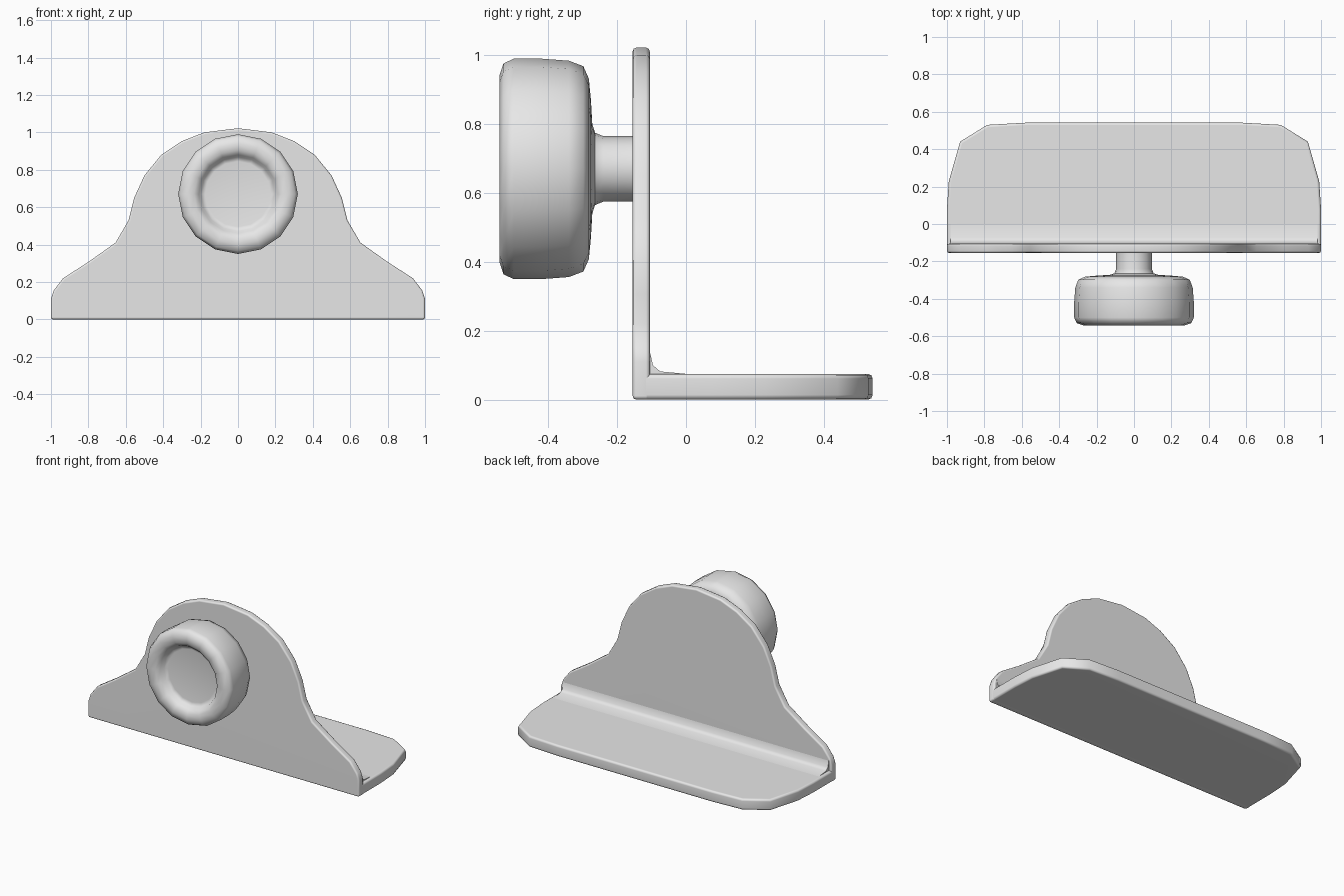
import bpy, bmesh, math
from mathutils import Vector

if "Cube" in bpy.data.objects:
    bpy.data.objects.remove(bpy.data.objects["Cube"], do_unlink=True)

GREY = (0.8, 0.8, 0.8, 1.0)
grey = bpy.data.materials.new("plain grey")
grey.use_nodes = True
grey.diffuse_color = GREY
grey.node_tree.nodes["Principled BSDF"].inputs["Base Color"].default_value = GREY


def finish(name, bm):
    """Turn a bmesh into a smooth grey object."""
    bmesh.ops.recalc_face_normals(bm, faces=bm.faces)
    mesh = bpy.data.meshes.new(name)
    bm.to_mesh(mesh)
    bm.free()
    obj = bpy.data.objects.new(name, mesh)
    bpy.context.collection.objects.link(obj)
    mesh.materials.append(grey)
    bpy.ops.object.select_all(action="DESELECT")
    obj.select_set(True)
    bpy.context.view_layer.objects.active = obj
    bpy.ops.object.shade_smooth_by_angle(angle=math.radians(48))
    weighted = obj.modifiers.new("flat faces", "WEIGHTED_NORMAL")
    weighted.keep_sharp = True
    return obj


def slab(name, outline, depth, bevel=0.0):
    """Extrude a closed 3D outline along depth and round its rim."""
    bm = bmesh.new()
    face = bm.faces.new([bm.verts.new(p) for p in outline])
    grown = bmesh.ops.extrude_face_region(bm, geom=[face], use_keep_orig=True)["geom"]
    bmesh.ops.translate(bm, vec=Vector(depth),
                        verts=[g for g in grown if isinstance(g, bmesh.types.BMVert)])
    bmesh.ops.recalc_face_normals(bm, faces=bm.faces)
    if bevel:
        rim = [e for e in bm.edges if e.calc_face_angle(0) > math.radians(60)]
        bmesh.ops.bevel(bm, geom=rim, offset=bevel, segments=2, profile=0.5,
                        affect="EDGES", clamp_overlap=True)
    return finish(name, bm)


def mirrored(half):
    """Close a half outline by mirroring it in x."""
    return half + [(-x, v) for x, v in reversed(half) if x > 0]


# Upright bell-shaped plate
bell = mirrored([(0, 1.022), (0.18, 1.0), (0.30, 0.953), (0.41, 0.88), (0.50, 0.77),
                 (0.555, 0.65), (0.585, 0.53), (0.655, 0.41), (0.80, 0.307),
                 (0.935, 0.22), (0.985, 0.155), (1, 0.11), (1, 0)])
slab("upright_plate", [(x, -0.155, z) for x, z in bell], (0, 0.05, 0), 0.011)

# Base plate with clipped rear corners
foot = mirrored([(0, 0.542), (0.57, 0.542), (0.785, 0.53), (0.93, 0.44),
                 (0.99, 0.23), (1, 0.08), (1, -0.13)])
slab("base_plate", [(x, y, 0) for x, y in foot], (0, 0, 0.075), 0.014)

# Concave fillet joining the plates
fillet = [(-0.105, 0.14), (-0.096, 0.1), (-0.075, 0.082), (0, 0.075),
          (0, 0.06), (-0.13, 0.06), (-0.13, 0.14)]
slab("inner_fillet", [(-0.98, y, z) for y, z in fillet], (1.96, 0, 0))

# Turned knob: stem, rounded head and dished front, as radius and y
profile = [(0, -0.13), (0.095, -0.13), (0.095, -0.24), (0.105, -0.264), (0.13, -0.272),
           (0.2, -0.276), (0.262, -0.282), (0.298, -0.298), (0.314, -0.34), (0.32, -0.42),
           (0.32, -0.5), (0.306, -0.53), (0.27, -0.542), (0.235, -0.538), (0.21, -0.52),
           (0.198, -0.495), (0.175, -0.485), (0, -0.483)]
bm = bmesh.new()
points = [bm.verts.new((0, y, 0.67 + r)) for r, y in profile]
edges = [bm.edges.new(pair) for pair in zip(points, points[1:])]
bmesh.ops.spin(bm, geom=points + edges, cent=(0, 0, 0.67), axis=(0, 1, 0),
               angle=math.tau, steps=16)
bmesh.ops.remove_doubles(bm, verts=bm.verts, dist=0.0005)
finish("knob", bm)
